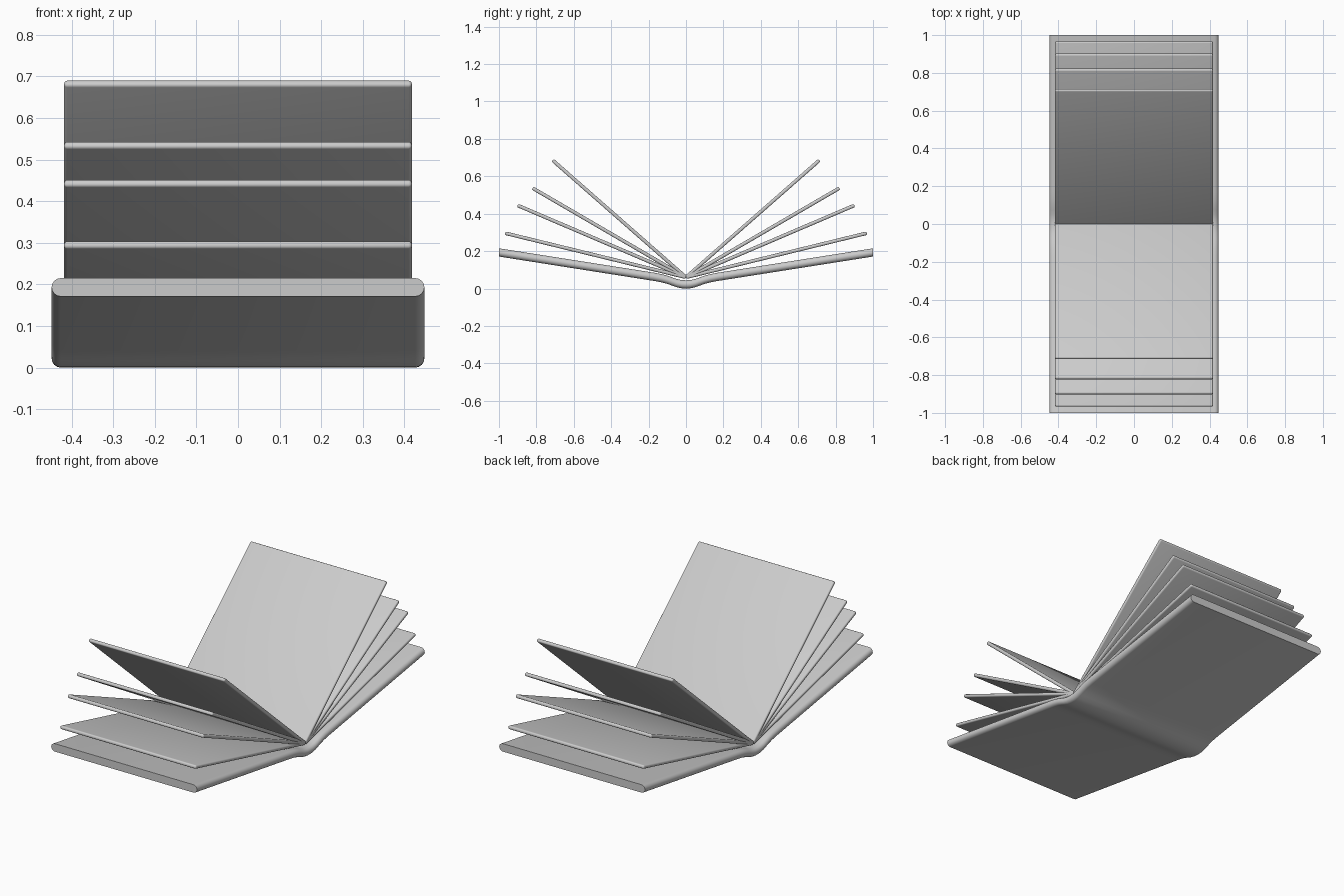
import bpy, bmesh, math
from mathutils import Matrix, Vector

if "Cube" in bpy.data.objects:
    bpy.data.objects.remove(bpy.data.objects["Cube"])


def finish(name, bm):
    bmesh.ops.recalc_face_normals(bm, faces=bm.faces)
    me = bpy.data.meshes.new(name)
    bm.to_mesh(me)
    bm.free()
    ob = bpy.data.objects.new(name, me)
    bpy.context.collection.objects.link(ob)
    bpy.ops.object.select_all(action='DESELECT')
    ob.select_set(True)
    bpy.context.view_layer.objects.active = ob
    bpy.ops.object.shade_smooth_by_angle(angle=math.radians(35))
    return ob


# Cover: a round-edged cross-section swept along the centre line of the opened boards
HALF_W, HALF_T = 0.448, 0.022
half = [(0, 0.022), (0.025, 0.0235), (0.05, 0.029), (0.075, 0.038), (0.1, 0.047),
        (0.13, 0.055), (0.17, 0.0625), (1.0, 0.193)]
path = [(-y, z) for y, z in reversed(half[1:])] + half
section = []
for i in range(18):
    side = 1 if i < 9 else -1
    a = math.pi * ((i % 9) / 8 - 0.5)
    section.append((side * (HALF_W - HALF_T + HALF_T * math.cos(a)),
                    side * HALF_T * math.sin(a)))
bm = bmesh.new()
rings = [[bm.verts.new((x, y, z + h)) for x, h in section] for y, z in path]
n = len(section)
for r0, r1 in zip(rings, rings[1:]):
    for i in range(n):
        j = (i + 1) % n
        bm.faces.new((r0[i], r0[j], r1[j], r1[i]))
bm.faces.new(rings[0])
bm.faces.new(rings[-1])
finish("cover", bm)

# Leaves: thin bevelled slabs fanning out from the spine on both sides
HINGE_Z, LEAF_T, LEAF_W = 0.06, 0.019, 0.836
tips = [(0.71, 0.683), (0.817, 0.535), (0.897, 0.443), (0.963, 0.295)]
for label, side in (("front", -1), ("back", 1)):
    for k, (y, z) in enumerate(tips, 1):
        d = Vector((y, z - HINGE_Z))
        length = d.length + 0.004
        bm = bmesh.new()
        bmesh.ops.create_cube(bm, size=1)
        bmesh.ops.scale(bm, vec=(LEAF_W, length, LEAF_T), verts=bm.verts)
        bmesh.ops.translate(bm, vec=(0, side * length / 2, 0), verts=bm.verts)
        bmesh.ops.bevel(bm, geom=bm.edges[:], offset=0.008, segments=4,
                        profile=0.5, affect='EDGES')
        turn = Matrix.Rotation(side * math.atan2(d.y, d.x), 4, 'X')
        bm.transform(Matrix.Translation((0, 0, HINGE_Z)) @ turn)
        finish(f"{label}_leaf_{k}", bm)
